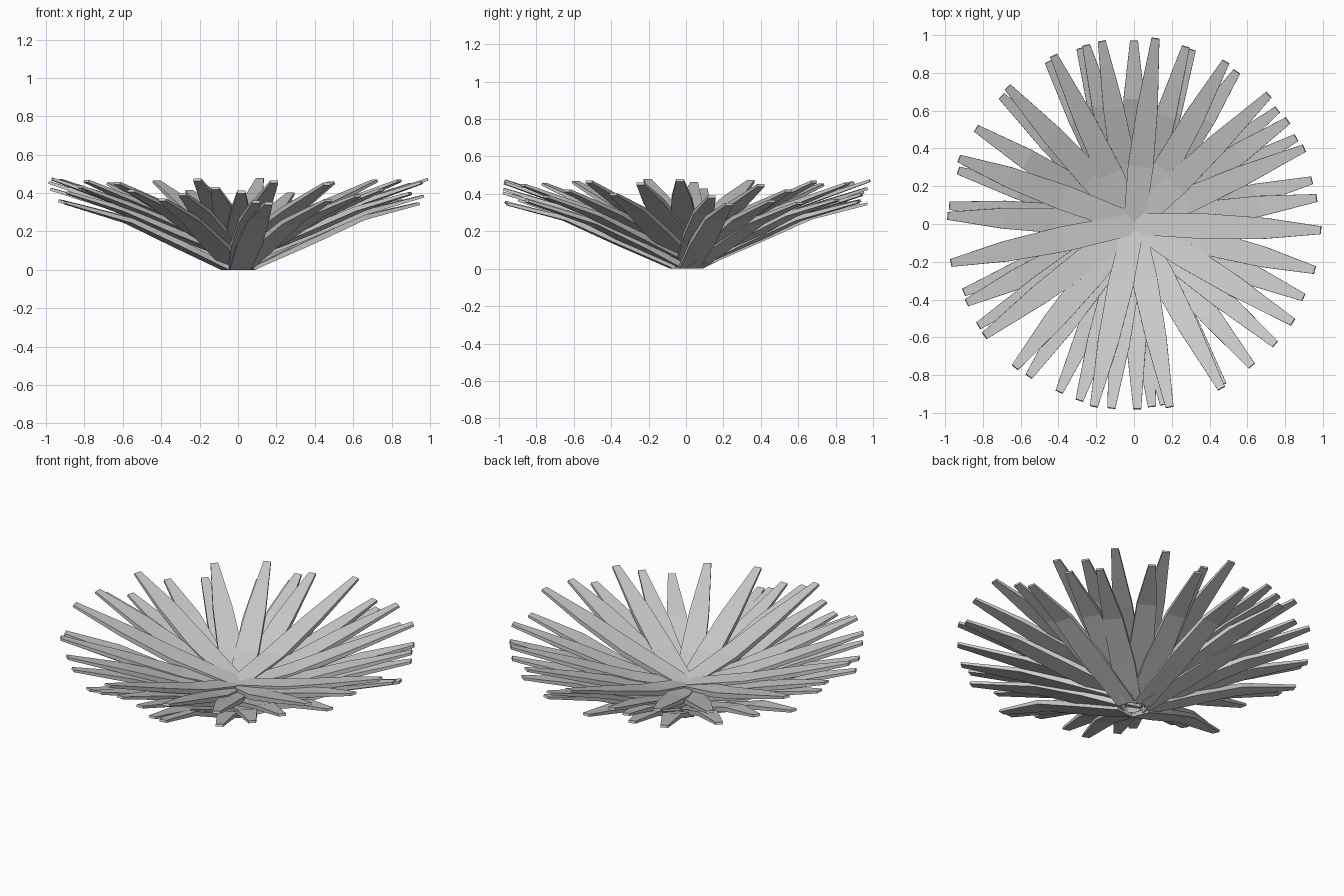
import bpy, bmesh, math, random
from mathutils import Vector

if "Cube" in bpy.data.objects:
    bpy.data.objects.remove(bpy.data.objects["Cube"])

random.seed(4)
# leaf paths (radius, height of centre line) for the lowest and the highest tier
LOW = [(0.07, 0.0), (0.33, 0.127), (0.62, 0.255), (0.97, 0.345)]
HIGH = [(-0.02, 0.165), (0.35, 0.255), (0.66, 0.36), (0.99, 0.475)]
WIDTH = [0.11, 0.135, 0.11, 0.042]
THICK = [0.03, 0.03, 0.025, 0.014]


def leaf(name, angle, t):
    """Tapered, kinked bar with a rectangular section."""
    a = math.radians(angle)
    out, side = Vector((math.cos(a), math.sin(a), 0)), Vector((-math.sin(a), math.cos(a), 0))
    path = [(l[0] + (h[0] - l[0]) * t, l[1] + (h[1] - l[1]) * t) for l, h in zip(LOW, HIGH)]
    # slide the knees a little along the leaf so no two match
    slide = random.uniform(-0.06, 0.06)
    path[1:3] = [(r + slide, z + slide * 0.38) for r, z in path[1:3]]
    bm = bmesh.new()
    rings = []
    for i, (r, z) in enumerate(path):
        p, q = path[max(i - 1, 0)], path[min(i + 1, 3)]
        s = math.atan2(q[1] - p[1], q[0] - p[0])
        normal = Vector((0, 0, 1)) * math.cos(s) - out * math.sin(s)
        c = out * r + Vector((0, 0, z))
        w, h = WIDTH[i] / 2, THICK[i] / 2
        rings.append([bm.verts.new(c + side * w * u + normal * h * v)
                      for u, v in ((-1, -1), (1, -1), (1, 1), (-1, 1))])
    for a0, b0 in zip(rings, rings[1:]):
        for k in range(4):
            j = (k + 1) % 4
            bm.faces.new((a0[k], a0[j], b0[j], b0[k]))
    bm.faces.new(rings[0])
    bm.faces.new(rings[-1])
    bmesh.ops.recalc_face_normals(bm, faces=bm.faces)
    # keep the roots above the ground
    for v in bm.verts:
        v.co.z = max(v.co.z, 0)
    me = bpy.data.meshes.new(name)
    bm.to_mesh(me)
    bm.free()
    ob = bpy.data.objects.new(name, me)
    bpy.context.collection.objects.link(ob)


# three tiers of leaves, by compass angle, each spread over a range of heights
tiers = {
    "upper_leaf": (0.78, 1.0, [24, 43.8, 60.5, 83.4, 115.5, 132.7, 159.5, 177.5, 192, 216.8,
                               230.3, 257.6, 281, 298, 328.3, 345.7, 358.1]),
    "middle_leaf": (0.3, 0.7, [8.1, 33.9, 73.7, 100, 105, 148.8, 174.3, 205.2, 213.2, 235.4,
                               252.8, 263, 271, 309.7, 319.6, 336.6]),
    "lower_leaf": (0.0, 0.2, [13.8, 28, 38.6, 56, 71.6, 90, 107, 117.8, 136, 163.1, 201.9,
                              246, 275.6, 279.4, 298.9]),
}
for name, (t0, t1, angles) in tiers.items():
    for n, ang in enumerate(angles):
        leaf(name, ang, t0 + (t1 - t0) * ((n * 0.618) % 1))
